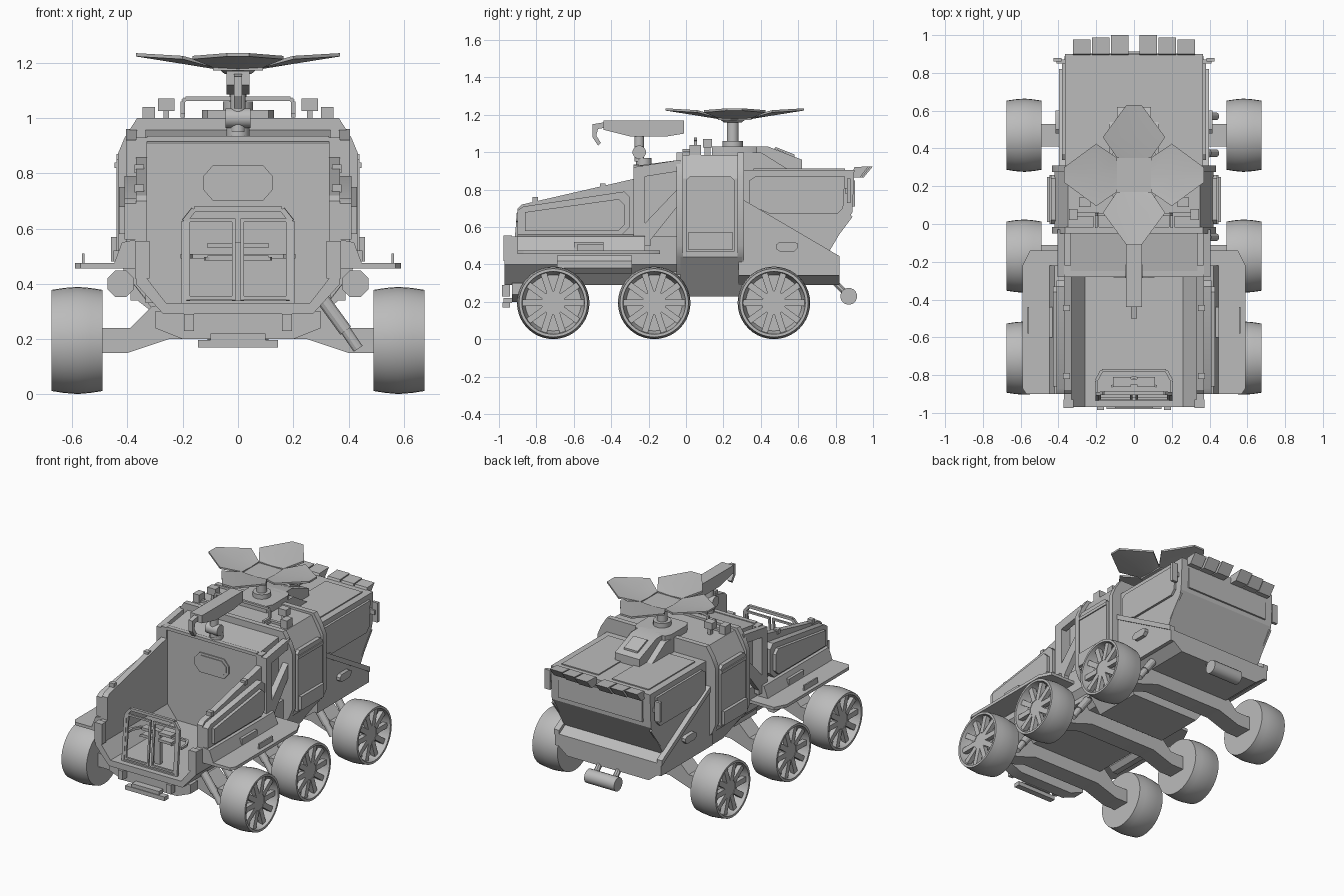
import bpy, bmesh, math
from mathutils import Vector, Matrix

if "Cube" in bpy.data.objects:
    bpy.data.objects.remove(bpy.data.objects["Cube"])

mat = bpy.data.materials.new("hull grey")
mat.diffuse_color = (0.5, 0.5, 0.5, 1)
mat.use_nodes = True
mat.node_tree.nodes["Principled BSDF"].inputs["Base Color"].default_value = mat.diffuse_color


def finish(name, bm, mirror=False):
    bmesh.ops.recalc_face_normals(bm, faces=bm.faces)
    me = bpy.data.meshes.new(name)
    bm.to_mesh(me)
    bm.free()
    me.materials.append(mat)
    ob = bpy.data.objects.new(name, me)
    bpy.context.collection.objects.link(ob)
    if mirror:
        ob.modifiers.new("mirror", 'MIRROR')
    return ob


def prism(name, pts, a, b, axis='x', mirror=False):
    """Extrude a 2D outline from a to b. axis x: (y,z), y: (x,z), z: (x,y)."""
    put = {'x': lambda p, t: (t, p[0], p[1]), 'y': lambda p, t: (p[0], t, p[1]),
           'z': lambda p, t: (p[0], p[1], t)}[axis]
    bm = bmesh.new()
    lo = [bm.verts.new(put(p, a)) for p in pts]
    hi = [bm.verts.new(put(p, b)) for p in pts]
    bm.faces.new(lo)
    bm.faces.new(hi)
    for i in range(len(pts)):
        j = (i + 1) % len(pts)
        bm.faces.new((lo[i], lo[j], hi[j], hi[i]))
    return finish(name, bm, mirror)


def sym(half):
    return half + [(-x, z) for x, z in reversed(half)]


def box(name, x0, x1, y0, y1, z0, z1, mirror=False):
    return prism(name, [(x0, z0), (x1, z0), (x1, z1), (x0, z1)], y0, y1, 'y', mirror)


def rod(name, p, q, r, sides=16, mirror=False, r2=None):
    p, q = Vector(p), Vector(q)
    bm = bmesh.new()
    turn = (q - p).to_track_quat('Z', 'Y').to_matrix().to_4x4()
    spin = Matrix.Rotation(math.pi / sides, 4, 'Z')
    bmesh.ops.create_cone(bm, cap_ends=True, segments=sides, radius1=r, radius2=r2 or r,
                          depth=(q - p).length, matrix=Matrix.Translation((p + q) / 2) @ turn @ spin)
    return finish(name, bm, mirror)


def chain(name, pts, r, mirror=False, sides=4):
    for p, q in zip(pts, pts[1:]):
        rod(name, p, q, r, sides, mirror)


# Front cargo tray: U-shaped tub, sloped side walls and outer pods
prism("tray_tub", sym([(.27, .29), (.37, .4), (.37, .55), (.33, .55), (.33, .42), (.26, .33)]), -.97, -.03, 'y')
prism("tray_wall", [(-.9, .54), (-.9, .7), (-.88, .72), (-.27, .86), (-.27, .54)], .33, .37, 'x', True)
prism("side_pod", [(-.9, .56), (-.9, .69), (-.87, .71), (-.33, .79), (-.3, .76), (-.3, .6), (-.34, .56)], .37, .41, 'x', True)
prism("pod_panel", [(-.86, .58), (-.86, .68), (-.36, .75), (-.33, .72), (-.33, .61), (-.36, .58)], .41, .43, 'x', True)
prism("pod_sill", [(.37, .56), (.42, .55), (.45, .47), (.37, .47)], -.9, -.22, 'y', True)
box("sill_plate", .43, .45, -.6, -.44, .48, .52, True)
box("front_post", .32, .373, -.975, -.93, .42, .555, True)
for y in (-.82, -.46):
    box("wall_clip", .34, .375, y, y + .03, .73 + (y + .82) * .2, .76 + (y + .82) * .2, True)

# Fenders, handles and tanks
prism("fender", [(.36, -.9), (.57, -.9), (.59, -.87), (.59, -.22), (.55, -.14), (.36, -.14)], .455, .475, 'z', True)
box("fender_handle", .555, .565, -.58, -.44, .475, .51, True)
rod("side_tank", (.425, -.69, .4), (.425, -.29, .4), .052, 8, True)

# Front gate with two open cells, and a braced rack behind it
def gate(x, t):
    return (x, -.925 + .03 * t, .33 + .34 * t)
chain("gate_frame", [gate(0, 0), gate(.195, 0), gate(.195, .87), gate(.16, 1), gate(0, 1)], .013, True)
for x in (.015, .18):
    chain("gate_post", [gate(x, .03), gate(x, .9)], .009, True)
for t in (.06, .88):
    chain("gate_bar", [gate(.015, t), gate(.18, t)], .009, True)
chain("rack_rail", [(.2, -.89, .5), (.2, -.83, .5), (.17, -.775, .5), (0, -.775, .5)], .011, True)
for z in (.485, .53):
    box("rack_step", .015, .11, -.86, -.81, z, z + .018, True)
chain("rack_brace", [(.12, -.86, .49), (0, -.81, .49)], .009, True)
box("rack_post", -.02, .02, -.85, -.82, .33, .55)

# Bumper and hooks
box("bumper", -.145, .145, -.98, -.94, .17, .197)
box("bumper_mount", -.1, .1, -.975, -.93, .195, .22)
prism("nose", sym([(.2, .2), (.3, .24), (.3, .3)]), -.93, -.85, 'y')
box("tow_hook", .16, .195, -.985, -.94, .23, .29, True)

# Cab bulkhead with octagonal window
prism("cab", [(-.27, .33), (-.27, .91), (-.25, .93), (-.03, .96), (-.03, .33)], -.335, .335)
prism("window_frame", sym([(.09, .7), (.125, .74), (.125, .79), (.09, .83)]), -.277, -.27, 'y')
prism("window_pane", sym([(.075, .715), (.108, .745), (.108, .785), (.075, .815)]), -.282, -.277, 'y')
box("cab_visor", -.33, .33, -.28, -.25, .915, .935)
prism("cab_brace", [(-.28, .5), (-.28, .92), (-.03, .96), (-.03, .9), (-.22, .87), (-.22, .62), (-.03, .82),
                    (-.03, .73), (-.19, .53), (-.19, .5)], .365, .405, 'x', True)
box("brace_post", .33, .37, -.28, -.22, .5, .93, True)
box("grab_block", .345, .37, -.32, -.28, .72, .83, True)

# Middle module with ribs and doors
prism("middle_module", sym([(.25, .23), (.41, .44), (.42, .86), (.35, .985)]), -.03, .3, 'y')
for y in (-.05, .275):
    prism("module_rib", sym([(.33, .34), (.41, .44), (.435, .5), (.435, .87), (.41, .93), (.365, 1.0)]), y, y + .035, 'y')
prism("door", [(.0, .47), (.0, .85), (.02, .87), (.24, .87), (.26, .85), (.26, .47)], .4, .44, 'x', True)
box("door_step", .43, .46, .01, .25, .48, .57, True)
box("door_sill", .43, .447, .0, .26, .82, .84, True)

# Rear module: tapering upper shell over a wedge hull
prism("rear_hull", [(.28, .34), (.28, .74), (.82, .42), (.82, .34)], -.39, .39)
prism("rear_keel", sym([(.3, .29), (.39, .36)]), .28, .82, 'y')
prism("rear_shell", [(.28, .46), (.28, .905), (.9, .905), (.89, .68), (.76, .46)], -.365, .365)
prism("shell_panel", [(.34, .72), (.34, .85), (.37, .87), (.85, .87), (.84, .7), (.81, .67), (.45, .67)], .365, .38, 'x', True)
prism("wedge_trim", [(.3, .715), (.3, .75), (.82, .445), (.82, .41)], .36, .398, 'x', True)
box("rear_panel", -.31, .31, .88, .903, .71, .85)
box("roof_panel", .05, .32, .36, .85, .905, .912, True)
prism("roof_hump", [(.28, .9), (.28, 1.03), (.44, 1.03), (.62, .96), (.62, .9)], -.09, .09)
prism("hump_flank", [(.28, .9), (.28, 1.0), (.4, 1.0), (.56, .9)], -.13, .13)
prism("hump_hatch", [(.47, 1.02), (.48, 1.028), (.58, .988), (.58, .975)], -.05, .05)
prism("side_handle", [(.48, .485), (.5, .47), (.58, .47), (.6, .49), (.6, .51), (.58, .52), (.5, .52), (.48, .505)],
      .38, .415, 'x', True)
box("rear_lamp", .385, .425, .86, .88, .73, .86, True)
box("lamp_arm", .35, .41, .85, .87, .78, .81, True)
chain("rear_guard", [(.36, .78, .52), (.36, .885, .66)], .01, True)

# Rear spoiler slats
for i in range(3):
    x = .03 + i * .1
    prism("spoiler_slat", [(.88, .865), (.9, .92), (1.0 - i * .012, .925), (.95 - i * .01, .865)], x, x + .092, 'x', True)

# Rear tow roller
rod("tow_roller", (-.11, .87, .23), (.11, .87, .23), .045)
rod("tow_arm", (.07, .76, .34), (.07, .87, .23), .018, 8, True)

# Roof: rail, boxes and mast base
chain("roof_rail", [(0, .05, 1.07), (.19, .05, 1.07), (.2, .05, 1.06), (.2, .05, 1.01), (.2, -.02, 1.01)], .011, True)
box("rail_foot", .185, .215, -.03, .06, .985, 1.0, True)
box("sensor_box", .23, .29, .09, .14, 1.025, 1.07, True)
box("sensor_post", .25, .27, .1, .13, .98, 1.03, True)
box("vent_box", .3, .345, .02, .08, .98, 1.04, True)
box("roof_strip", .2, .32, .04, .06, .985, 1.0, True)
prism("mast_base", [(-.11, .14), (.11, .14), (.13, .18), (.13, .34), (.11, .38), (-.11, .38), (-.13, .34), (-.13, .18)],
      .98, 1.03, 'z')
rod("mast_collar", (0, .25, 1.03), (0, .25, 1.06), .055)
rod("antenna_mast", (0, .25, 1.04), (0, .25, 1.17), .032)
rod("mast_head", (0, .25, 1.16), (0, .25, 1.185), .05, 16, False, .08)

# Four petal antenna: folded hexagonal leaves around a square core
box("antenna_core", -.09, .09, .17, .35, 1.172, 1.186)
bm = bmesh.new()
for k in range(4):
    turn = Matrix.Translation((0, .26, 0)) @ Matrix.Rotation(k * math.pi / 2, 4, 'Z')
    rows = []
    for t in (0, -.012):
        rows.append([bm.verts.new(turn @ Vector((x, y, z + t))) for x, y, z in (
            (.09, -.09, 1.195), (.2, -.165, 1.225), (.37, -.04, 1.235), (.37, .04, 1.235),
            (.2, .165, 1.225), (.09, .09, 1.195), (.09, 0, 1.19), (.2, 0, 1.208))])
    for v in rows:
        for f in ((0, 1, 7, 6), (1, 2, 7), (2, 3, 7), (3, 4, 7), (4, 5, 6, 7)):
            bm.faces.new([v[i] for i in f])
    ring = (0, 1, 2, 3, 4, 5, 6)
    for i, j in zip(ring, ring[1:] + ring[:1]):
        bm.faces.new((rows[0][i], rows[0][j], rows[1][j], rows[1][i]))
finish("antenna_petals", bm)

# Folded crane arm on the cab roof
rod("crane_foot", (0, -.225, .92), (0, -.225, .97), .042)
rod("crane_post", (0, -.25, .95), (0, -.25, 1.11), .027)
rod("crane_joint", (-.045, -.25, 1.0), (.045, -.25, 1.0), .036)
prism("crane_arm", [(-.44, 1.12), (-.44, 1.17), (-.01, 1.17), (-.01, 1.1), (-.1, 1.085), (-.3, 1.085)], -.042, .042)
prism("crane_hook", [(-.44, 1.16), (-.5, 1.15), (-.5, 1.08), (-.47, 1.035), (-.455, 1.05), (-.48, 1.09), (-.47, 1.125), (-.44, 1.13)],
      -.015, .015)

# Axles, with a pair of struts on the right side
WHEELS = (-.71, -.17, .47)
for y in WHEELS:
    prism("axle", sym([(.25, .2), (.4, .15), (.51, .15), (.51, .24), (.39, .24), (.31, .32)]), y - .06, y + .06, 'y')
    for s in (y - .095, y + .1):
        rod("strut_sleeve", (.31, s, .34), (.39, s, .23), .025, 12)
        rod("strut_rod", (.38, s, .245), (.435, s, .165), .02, 12)

# Wheels: lathed tyre with recessed rim, hub and spokes
PROFILE = [(.49, 0), (.49, .1), (.49, .183), (.535, .19), (.58, .194), (.63, .19), (.675, .183),
           (.675, .168), (.63, .16), (.605, .15), (.605, 0)]
for y in WHEELS:
    bm = bmesh.new()
    vs = [bm.verts.new((x, 0, r)) for x, r in PROFILE]
    es = [bm.edges.new(p) for p in zip(vs, vs[1:])]
    bmesh.ops.spin(bm, geom=vs + es, cent=(0, 0, 0), axis=(1, 0, 0), angle=2 * math.pi, steps=40)
    bmesh.ops.remove_doubles(bm, verts=bm.verts, dist=.0005)
    bmesh.ops.translate(bm, verts=bm.verts, vec=(0, y, .195))
    finish("wheel", bm, True)
    rod("wheel_hub", (.6, y, .195), (.652, y, .195), .064, 20, True)
    bm = bmesh.new()
    for k in range(10):
        m = Matrix.Translation((.64, y, .195)) @ Matrix.Rotation((k + .5) * math.pi / 5, 4, 'X')
        bmesh.ops.create_cube(bm, size=1, matrix=m @ Matrix.Translation((0, 0, .11)) @ Matrix.Diagonal((.03, .034, .115, 1)))
    finish("wheel_spokes", bm, True)

# Smooth only the round surfaces
bpy.ops.object.select_all(action='SELECT')
bpy.context.view_layer.objects.active = bpy.data.objects["tray_tub"]
bpy.ops.object.shade_smooth_by_angle(angle=math.radians(28))
